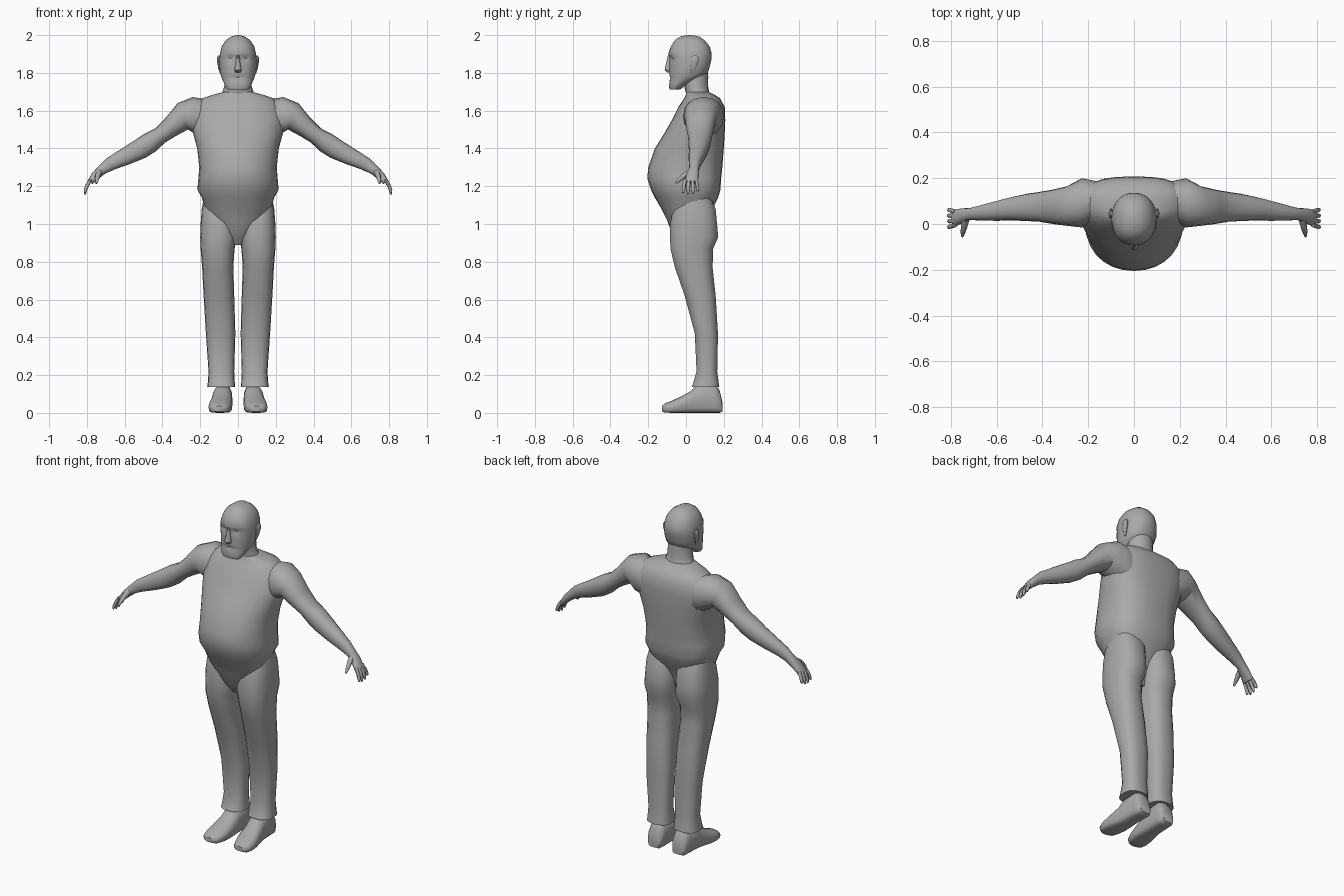
import bpy, bmesh, math
from mathutils import Vector as V

grey = bpy.data.materials.new("plain grey")
grey.diffuse_color = (0.4, 0.4, 0.4, 1)


def ring(c, u, v, n=16, e=1.0, e_back=None):
    """Superellipse ring: centre c, half axes u and v; e_back shapes the +v half."""
    pts = []
    for i in range(n):
        a = 2 * math.pi * i / n
        co, si = math.cos(a), math.sin(a)
        k = e_back if (e_back and si > 0) else e
        pts.append(V(c) + V(u) * math.copysign(abs(co) ** k, co)
                   + V(v) * math.copysign(abs(si) ** k, si))
    return pts


def loft(name, rings, angle=45, shape=None):
    """Skin a list of rings into one capped mesh."""
    bm = bmesh.new()
    rows = [[bm.verts.new(shape(p) if shape else p) for p in r] for r in rings]
    for a, b in zip(rows, rows[1:]):
        for i in range(len(a)):
            j = (i + 1) % len(a)
            bm.faces.new((a[i], a[j], b[j], b[i]))
    bm.faces.new(rows[0])
    bm.faces.new(rows[-1])
    bmesh.ops.recalc_face_normals(bm, faces=bm.faces)
    me = bpy.data.meshes.new(name)
    bm.to_mesh(me)
    bm.free()
    me.materials.append(grey)
    ob = bpy.data.objects.new(name, me)
    bpy.context.collection.objects.link(ob)
    bpy.ops.object.select_all(action='DESELECT')
    ob.select_set(True)
    bpy.context.view_layer.objects.active = ob
    bpy.ops.object.shade_smooth_by_angle(angle=math.radians(angle))
    return ob


def level(z, hx, yf, yb, n=24, e=1.0, eb=None, x=0):
    """Horizontal ring given half width, front y and back y."""
    return ring((x, (yf + yb) / 2, z), (hx, 0, 0), (0, (yb - yf) / 2, 0), n, e, eb)


def tube(name, path, radii, n=8):
    """Round tapering tube along a path."""
    path = [V(p) for p in path]
    rings = []
    for i, p in enumerate(path):
        t = (path[min(i + 1, len(path) - 1)] - path[max(i - 1, 0)]).normalized()
        u = t.cross(V((0.6, 0.1, 0.8))).normalized()
        rings.append(ring(p, u * radii[i], t.cross(u) * radii[i], n))
    return loft(name, rings)


# Torso with a round belly tapering to the groin
loft("torso", [level(*r, n=28, e=0.95, eb=0.75) for r in (
    (1.70, .075, .00, .12), (1.685, .13, .00, .15), (1.665, .19, -.01, .18),
    (1.62, .23, -.04, .205), (1.55, .25, -.075, .208), (1.48, .238, -.115, .205),
    (1.40, .216, -.165, .20), (1.30, .205, -.20, .192), (1.24, .21, -.205, .186),
    (1.18, .215, -.185, .182), (1.14, .192, -.165, .17), (1.08, .175, -.13, .14),
    (1.02, .145, -.10, .11), (.95, .09, -.075, .09), (.89, .035, -.03, .07))])

# Neck
loft("neck", [level(*r, n=20) for r in (
    (1.84, .07, -.02, .11), (1.78, .07, -.02, .118), (1.73, .072, -.01, .117),
    (1.69, .085, .00, .125), (1.65, .12, .01, .15))])


# Head with sunken eye sockets and mouth line
def face(p):
    p = p.copy()
    if p.y < 0:
        eye = math.exp(-((abs(p.x) - .037) / .02) ** 2 - ((p.z - 1.878) / .015) ** 2)
        mouth = math.exp(-(p.x / .035) ** 2 - ((p.z - 1.775) / .009) ** 2)
        p.y += .016 * eye + .008 * mouth
    return p


loft("head", [level(*r, n=32, e=0.9) for r in (
    (2.0, .008, .01, .03), (1.993, .035, -.03, .07), (1.972, .066, -.06, .10),
    (1.94, .086, -.08, .125), (1.905, .095, -.094, .135), (1.89, .097, -.093, .136),
    (1.875, .098, -.09, .135), (1.86, .099, -.089, .132), (1.83, .098, -.088, .125),
    (1.80, .094, -.088, .115), (1.785, .09, -.09, .10), (1.775, .087, -.088, .085),
    (1.765, .083, -.088, .065), (1.745, .074, -.088, .02), (1.725, .065, -.09, -.015),
    (1.712, .054, -.086, -.03))], shape=face)

# Nose
loft("nose", [level(*r, n=10) for r in (
    (1.895, .008, -.096, -.07), (1.86, .011, -.104, -.07), (1.83, .016, -.112, -.07),
    (1.815, .02, -.114, -.07), (1.803, .014, -.10, -.07))])

for s, side in ((1, "left"), (-1, "right")):
    # Ear
    loft(side + " ear", [level(z, hx, y - d, y + d, n=10, x=s * x) for z, x, y, hx, d in (
        (1.80, .092, .035, .005, .008), (1.825, .097, .04, .008, .015),
        (1.86, .101, .045, .010, .023), (1.88, .102, .047, .009, .02),
        (1.892, .10, .047, .004, .01))])

    # Arm and palm: top outline point, bottom outline point, front and back y
    arm = []
    for tx, tz, bx, bz, y0, y1 in (
            (.13, 1.655, .13, 1.43, .03, .18), (.24, 1.672, .215, 1.47, -.015, .20),
            (.32, 1.64, .265, 1.50, -.008, .165), (.385, 1.56, .325, 1.468, .0, .15),
            (.44, 1.505, .385, 1.432, .01, .14), (.50, 1.475, .435, 1.385, .013, .132),
            (.56, 1.435, .487, 1.352, .015, .12), (.635, 1.387, .565, 1.32, .014, .10),
            (.70, 1.345, .645, 1.292, .015, .08), (.73, 1.315, .70, 1.268, .018, .07),
            (.772, 1.27, .742, 1.237, .0, .068), (.797, 1.228, .77, 1.212, -.012, .062)):
        arm.append(ring((s * (tx + bx) / 2, (y0 + y1) / 2, (tz + bz) / 2),
                        (s * (tx - bx) / 2, 0, (tz - bz) / 2),
                        (0, (y1 - y0) / 2, 0), 16, 0.9))
    loft(side + " arm", arm)

    # Fingers and thumb
    for i, tip in enumerate((1.165, 1.156, 1.16, 1.175)):
        y = -.004 + .019 * i
        spread = (i - 1.5) * .004
        tube(f"{side} finger {i + 1}",
             [(s * .780, y, 1.235), (s * .798, y + spread, 1.205),
              (s * .808, y + 1.5 * spread, 1.18), (s * .811, y + 2 * spread, tip)],
             (.010, .010, .009, .005))
    tube(side + " thumb", [(s * .735, .02, 1.275), (s * .742, -.012, 1.255),
                           (s * .747, -.035, 1.235), (s * .75, -.055, 1.215)],
         (.016, .014, .011, .005))

    # Trouser leg, flared at the hem
    loft(side + " trouser leg", [
        level(z, (x1 - x0) / 2, y0, y1, n=18, e=0.8, x=s * (x0 + x1) / 2)
        for z, x0, x1, y0, y1 in (
            (1.17, .03, .175, -.03, .12), (1.08, .008, .192, -.07, .158),
            (1.00, .004, .198, -.085, .166), (.93, .005, .20, -.086, .172),
            (.87, .018, .198, -.084, .145), (.77, .025, .19, -.06, .142),
            (.62, .02, .182, -.008, .158), (.42, .014, .17, .046, .17),
            (.22, .02, .156, .055, .166), (.16, .017, .16, .038, .174),
            (.138, .015, .163, .03, .177))])

    # Shoe, skinned from toe to heel
    loft(side + " shoe", [
        ring((s * (x0 + x1) / 2, y, (z0 + z1) / 2), (s * (x1 - x0) / 2, 0, 0),
             (0, 0, (z1 - z0) / 2), 16, 0.5, 0.9)
        for y, x0, x1, z0, z1 in (
            (-.128, .075, .125, .008, .036), (-.112, .052, .148, .002, .05),
            (-.075, .038, .156, 0, .064), (-.03, .03, .153, 0, .085),
            (.02, .03, .142, 0, .112), (.06, .03, .135, 0, .15),
            (.15, .03, .13, 0, .155), (.178, .035, .125, 0, .12),
            (.192, .045, .115, .008, .06))])
